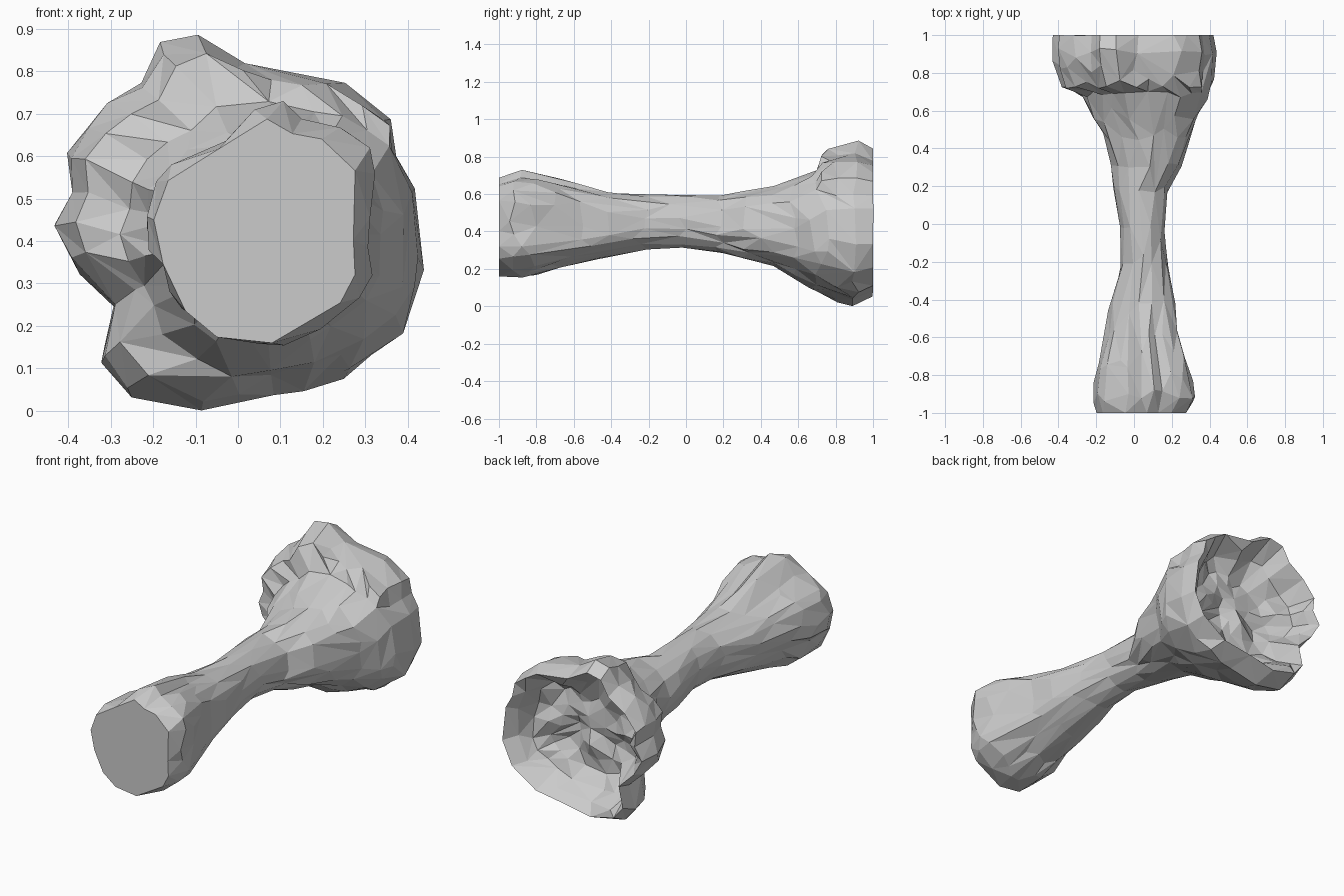
import bpy, bmesh, math, random
from mathutils import Vector, noise

if "Cube" in bpy.data.objects:
    bpy.data.objects.remove(bpy.data.objects["Cube"])

random.seed(4)
N = 32  # columns around the bone

# End silhouettes seen from the front (x, z)
SMALL = [(.28, .53), (.27, .62), (.2, .68), (.12, .68), (.09, .72), (.02, .71), (-.02, .64),
         (-.17, .57), (-.2, .45), (-.2, .4), (-.15, .33), (-.14, .26), (-.05, .18),
         (.08, .16), (.2, .23), (.28, .3), (.26, .4)]
BIG = [(.44, .34), (.41, .56), (.36, .62), (.36, .69), (.23, .78), (.01, .81), (-.04, .88),
       (-.17, .88), (-.21, .78), (-.33, .7), (-.4, .6), (-.39, .5), (-.44, .43),
       (-.38, .33), (-.28, .23), (-.33, .15), (-.29, .05), (-.1, 0), (.01, .03),
       (.05, .06), (.11, .03), (.27, .09), (.32, .13), (.41, .21)]


def fit(points):
    """Scale a loop so that it fills the square -1..1."""
    lo = [min(p[i] for p in points) for i in (0, 1)]
    hi = [max(p[i] for p in points) for i in (0, 1)]
    return [Vector([2 * (p[i] - lo[i]) / (hi[i] - lo[i]) - 1 for i in (0, 1)]) for p in points]


def ray(k):
    a = 2 * math.pi * k / N + .01
    return Vector((math.cos(a), math.sin(a)))


def resample(outline):
    """Sample an outline along N evenly spaced rays from its centre."""
    pts, loop = fit(outline), []
    for k in range(N):
        d, best = ray(k), 0
        for p, q in zip(pts, pts[1:] + pts[:1]):
            e = q - p
            den = d.x * e.y - d.y * e.x
            if abs(den) < 1e-9:
                continue
            t = (p.x * e.y - p.y * e.x) / den
            u = (p.x * d.y - p.y * d.x) / den
            if t > 0 and 0 <= u <= 1:
                best = max(best, t)
        loop.append(d * best)
    return loop


small, big = resample(SMALL), resample(BIG)
circle = [ray(k) for k in range(N)]

# Outer rings: y, x min, x max, z min, z max, share of big silhouette, share of plain circle
RINGS = [
    (-1, -.2, .28, .16, .68, 0, .3), (-.92, -.22, .32, .15, .72, 0, 0),
    (-.82, -.21, .31, .16, .71, 0, 0), (-.7, -.18, .27, .2, .69, 0, .1),
    (-.56, -.15, .23, .23, .65, 0, .2), (-.42, -.13, .22, .265, .61, 0, .5),
    (-.22, -.07, .18, .3, .59, 0, .8), (-.02, -.07, .16, .31, .595, 0, .9),
    (.18, -.11, .18, .285, .585, 0, .9), (.32, -.12, .25, .25, .61, .1, .7),
    (.46, -.16, .3, .21, .64, .2, .6), (.58, -.23, .34, .15, .68, .3, .5),
    (.68, -.28, .39, .09, .73, .5, .3), (.74, -.39, .42, .06, .83, .9, 0),
    (.82, -.43, .43, .02, .86, 1, 0), (.91, -.44, .44, 0, .88, 1, 0),
    (1, -.43, .42, .05, .84, 1, 0)]
# Hollow inside the big end: y, scale of the rim
HOLLOW = [(.95, .88), (.88, .78), (.84, .6), (.82, .42), (.82, .22)]


def add_ring(bm, y, box, loop, wobble, slide):
    x0, x1, z0, z1 = box
    ring = []
    for p in fit(loop):
        s = 1 + random.uniform(-wobble, wobble)
        ring.append(bm.verts.new(((x0 + x1) / 2 + p.x * s * (x1 - x0) / 2,
                                  y + random.uniform(-slide, slide),
                                  (z0 + z1) / 2 + p.y * s * (z1 - z0) / 2)))
    return ring


bm = bmesh.new()
rings = []
# Outer surface
for y, x0, x1, z0, z1, w, c in RINGS:
    loop = [a.lerp(b, w).lerp(r, c) for a, b, r in zip(small, big, circle)]
    end = abs(y) == 1
    rings.append(add_ring(bm, y, (x0, x1, z0, z1), loop,
                          0 if end else .02, 0 if end else .025))
# Shallow bowl with a lumpy floor
for y, s in HOLLOW:
    ring = add_ring(bm, y, (-.43 * s, .42 * s, .445 - .395 * s, .445 + .395 * s), big, .03, 0)
    for v in ring:
        v.co.y += .07 * noise.noise(Vector((v.co.x * 7, 3, v.co.z * 7)))
    rings.append(ring)
# Skin between neighbouring rings with alternating triangles
for a, b in zip(rings, rings[1:]):
    for k in range(N):
        j = (k + 1) % N
        if random.random() < .5:
            tris = ((a[k], a[j], b[j]), (a[k], b[j], b[k]))
        else:
            tris = ((a[k], a[j], b[k]), (a[j], b[j], b[k]))
        for t in tris:
            bm.faces.new(t)
# Flat small end and middle of the bowl floor
bm.faces.new(rings[0])
hub = bm.verts.new((0, .83, .445))
for k in range(N):
    bm.faces.new((rings[-1][k], rings[-1][(k + 1) % N], hub))
bmesh.ops.recalc_face_normals(bm, faces=bm.faces)
# Stand on the ground
low = min(v.co.z for v in bm.verts)
bmesh.ops.translate(bm, verts=bm.verts, vec=(0, 0, -low))

mesh = bpy.data.meshes.new("bone")
bm.to_mesh(mesh)
bm.free()
bone = bpy.data.objects.new("bone", mesh)
bpy.context.collection.objects.link(bone)
# Coarser, irregular facets
facets = bone.modifiers.new("facets", 'DECIMATE')
facets.ratio = .5
